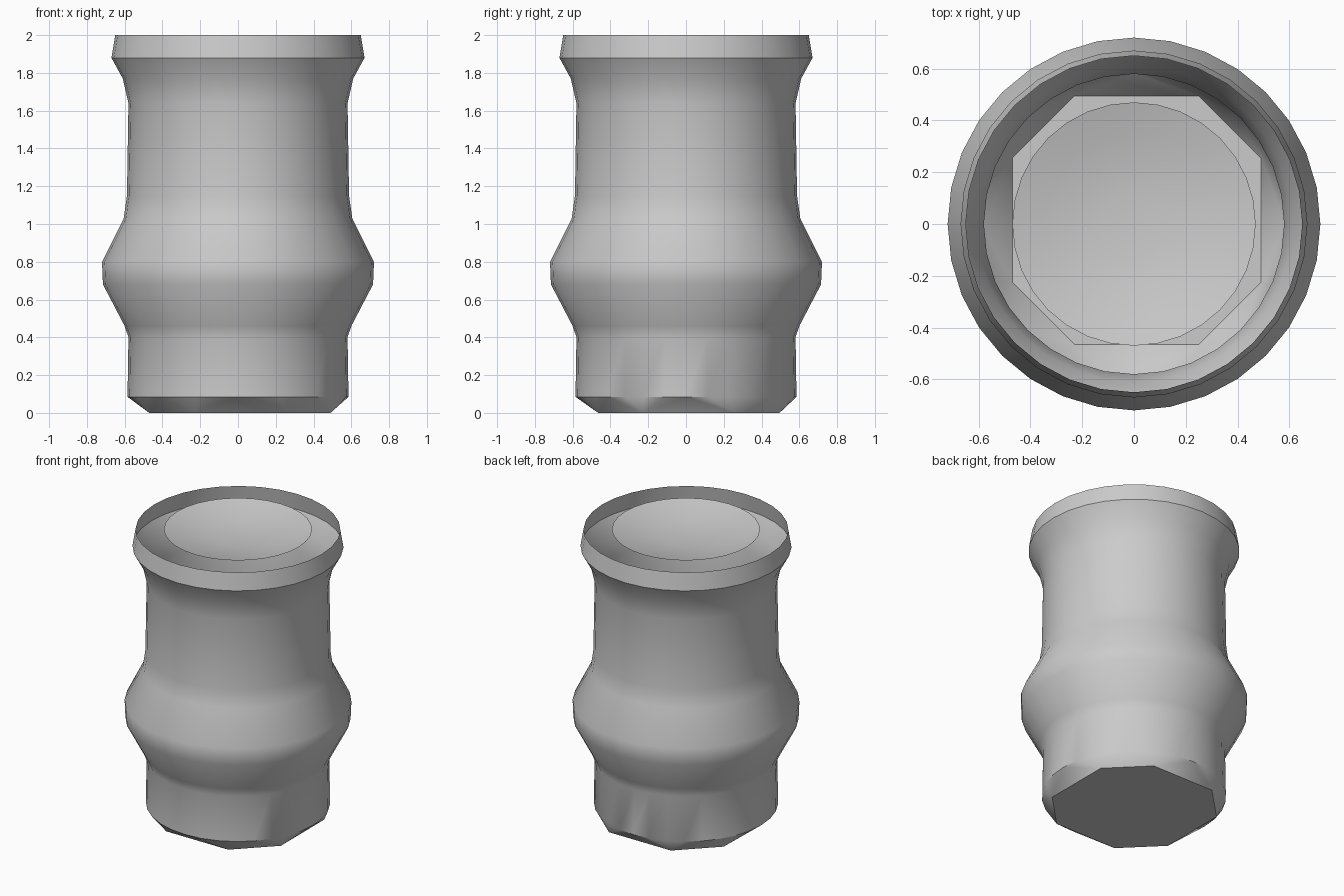
import bpy
import bmesh
from math import cos, sin, tau, radians

SIDES = 32

cube = bpy.data.objects.get("Cube")
if cube:
    bpy.data.objects.remove(cube, do_unlink=True)

grey = bpy.data.materials.new("plain_grey")
grey.use_nodes = True
grey.diffuse_color = (0.6, 0.6, 0.6, 1)
grey.node_tree.nodes["Principled BSDF"].inputs["Base Color"].default_value = (0.6, 0.6, 0.6, 1)


def ring(bm, radius, z):
    return [bm.verts.new((radius * cos(tau * i / SIDES), radius * sin(tau * i / SIDES), z))
            for i in range(SIDES)]


def loop_edges(bm, verts):
    edges = []
    for a, b in zip(verts, verts[1:] + verts[:1]):
        edges.append(bm.edges.get((a, b)) or bm.edges.new((a, b)))
    return edges


def join(low, high):
    # quads between two equal rings, facing outwards
    for i in range(SIDES):
        j = (i + 1) % SIDES
        bm.faces.new((low[i], low[j], high[j], high[i]))


def finish(bm, name):
    mesh = bpy.data.meshes.new(name)
    bm.to_mesh(mesh)
    bm.free()
    mesh.materials.append(grey)
    obj = bpy.data.objects.new(name, mesh)
    bpy.context.collection.objects.link(obj)
    bpy.ops.object.select_all(action="DESELECT")
    obj.select_set(True)
    bpy.context.view_layer.objects.active = obj
    bpy.ops.object.shade_smooth_by_angle(angle=radians(30))


# thin open shell: straight foot, bulging belly, neck and flared lip
profile = [(0.585, 0.085), (0.58, 0.4), (0.60, 0.46), (0.715, 0.68), (0.72, 0.8),
           (0.605, 1.03), (0.588, 1.15), (0.58, 1.64), (0.61, 1.77), (0.67, 1.88), (0.65, 2.0)]
bm = bmesh.new()
rings = [ring(bm, r, z) for r, z in profile]
for low, high in zip(rings, rings[1:]):
    join(low, high)

# octagonal floor joined to the round foot by a chamfer
a, b = 0.48, 0.24
corners = [(a, -b), (a, b), (b, a), (-b, a), (-a, b), (-a, -b), (-b, -a), (b, -a)]
floor = [bm.verts.new((x + 0.01, y + 0.015, 0)) for x, y in corners]
bmesh.ops.bridge_loops(bm, edges=loop_edges(bm, floor) + loop_edges(bm, rings[0]))
bm.faces.new(floor[::-1])
bmesh.ops.recalc_face_normals(bm, faces=bm.faces)
finish(bm, "vessel_shell")

# shallow dish level with the lip
bm = bmesh.new()
depth, radius = 0.07, 0.47
dish = [ring(bm, radius * t, 2 - depth * (1 - t * t)) for t in (0.25, 0.5, 0.75, 1)]
for low, high in zip(dish, dish[1:]):
    join(high, low)
bm.faces.new(dish[0])
for face in bm.faces:
    face.normal_update()
    if face.normal.z < 0:
        face.normal_flip()
finish(bm, "top_dish")
